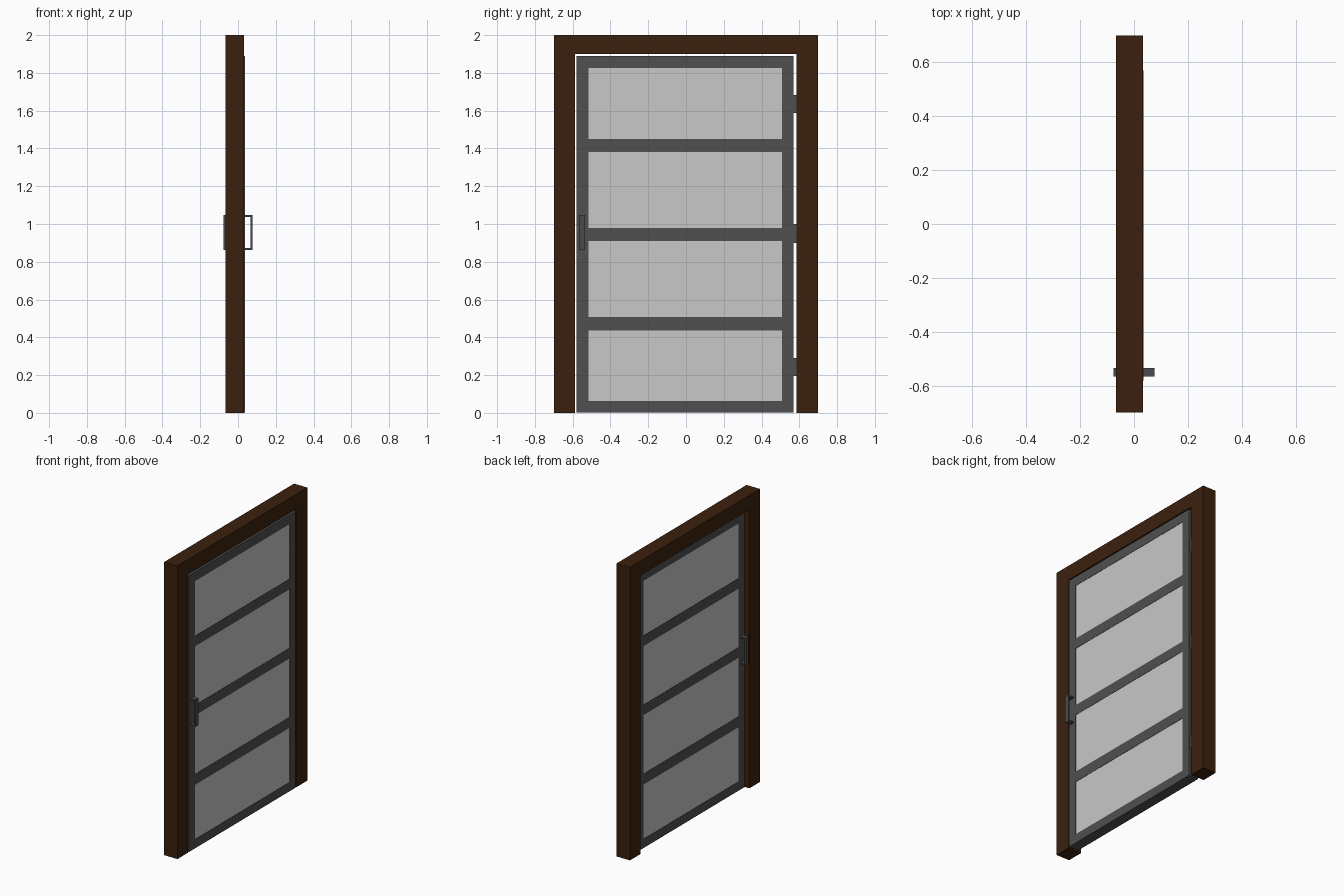
import bpy, bmesh

if "Cube" in bpy.data.objects:
    bpy.data.objects.remove(bpy.data.objects["Cube"])


def material(name, rgb):
    m = bpy.data.materials.new(name)
    m.diffuse_color = (*rgb, 1.0)
    m.use_nodes = True
    m.node_tree.nodes["Principled BSDF"].inputs["Base Color"].default_value = m.diffuse_color
    return m


WOOD = material("dark_wood", (0.043, 0.0145, 0.004))
METAL = material("grey_metal", (0.08, 0.08, 0.08))
HANDLE = material("handle_metal", (0.068, 0.071, 0.075))
GLASS = material("frosted_glass", (0.578, 0.578, 0.578))


def extrude_profile(name, yz, x0, x1, mat):
    """Flat outline in the YZ plane, extruded from x0 to x1."""
    bm = bmesh.new()
    face = bm.faces.new([bm.verts.new((x0, y, z)) for y, z in yz])
    out = bmesh.ops.extrude_face_region(bm, geom=[face])
    verts = [g for g in out["geom"] if isinstance(g, bmesh.types.BMVert)]
    bmesh.ops.translate(bm, vec=(x1 - x0, 0, 0), verts=verts)
    bmesh.ops.recalc_face_normals(bm, faces=bm.faces)
    mesh = bpy.data.meshes.new(name)
    bm.to_mesh(mesh)
    bm.free()
    mesh.materials.append(mat)
    obj = bpy.data.objects.new(name, mesh)
    bpy.context.collection.objects.link(obj)
    return obj


def box(name, x, y, z, mat):
    outline = [(y[0], z[0]), (y[1], z[0]), (y[1], z[1]), (y[0], z[1])]
    return extrude_profile(name, outline, x[0], x[1], mat)


# Wooden surround: two jambs and a lintel in one outline
IN_L, IN_R, IN_T = -0.588, 0.585, 1.90
extrude_profile("door_surround",
                [(-0.7, 0), (IN_L, 0), (IN_L, IN_T), (IN_R, IN_T),
                 (IN_R, 0), (0.7, 0), (0.7, 2.0), (-0.7, 2.0)],
                -0.067, 0.033, WOOD)

# Door leaf: stiles, rails and glass panes
T = 0.036
Y0, Y1, TOP = -0.580, 0.570, 1.89
G0, G1 = -0.515, 0.507
box("stile_handle_side", (-T, T), (Y0, G0), (0.003, TOP), METAL)
box("stile_hinge_side", (-T, T), (G1, Y1), (0.003, TOP), METAL)
rails = [(0.003, 0.064), (0.436, 0.508), (0.910, 0.979), (1.381, 1.451), (1.826, TOP)]
for i, z in enumerate(rails):
    box(f"rail_{i + 1}", (-T, T), (G0, G1), z, METAL)
for i in range(4):
    box(f"glass_pane_{i + 1}", (-T + 0.002, T - 0.002), (G0, G1),
        (rails[i][1], rails[i + 1][0]), GLASS)

# Hinges bridging the gap to the jamb
for i, z in enumerate([(0.195, 0.29), (0.90, 1.0), (1.587, 1.682)]):
    box(f"hinge_{i + 1}", (-0.03, 0.03), (Y1, IN_R), z, METAL)

# Pull handles on both faces: a grip with two posts, as a bent bar
for side, label in ((1, "outer"), (-1, "inner")):
    bar, reach, z0, z1 = 0.01, 0.077, 0.862, 1.048
    xz = [(T, z0), (reach, z0), (reach, z1), (T, z1), (T, z1 - bar),
          (reach - bar, z1 - bar), (reach - bar, z0 + bar), (T, z0 + bar)]
    # build the outline in YZ, then turn it so it projects from the door
    h = extrude_profile(f"{label}_handle", [(side * x, z) for x, z in xz],
                        -0.566, -0.535, HANDLE)
    for v in h.data.vertices:
        v.co = (v.co.y, v.co.x, v.co.z)
    h.data.flip_normals()
